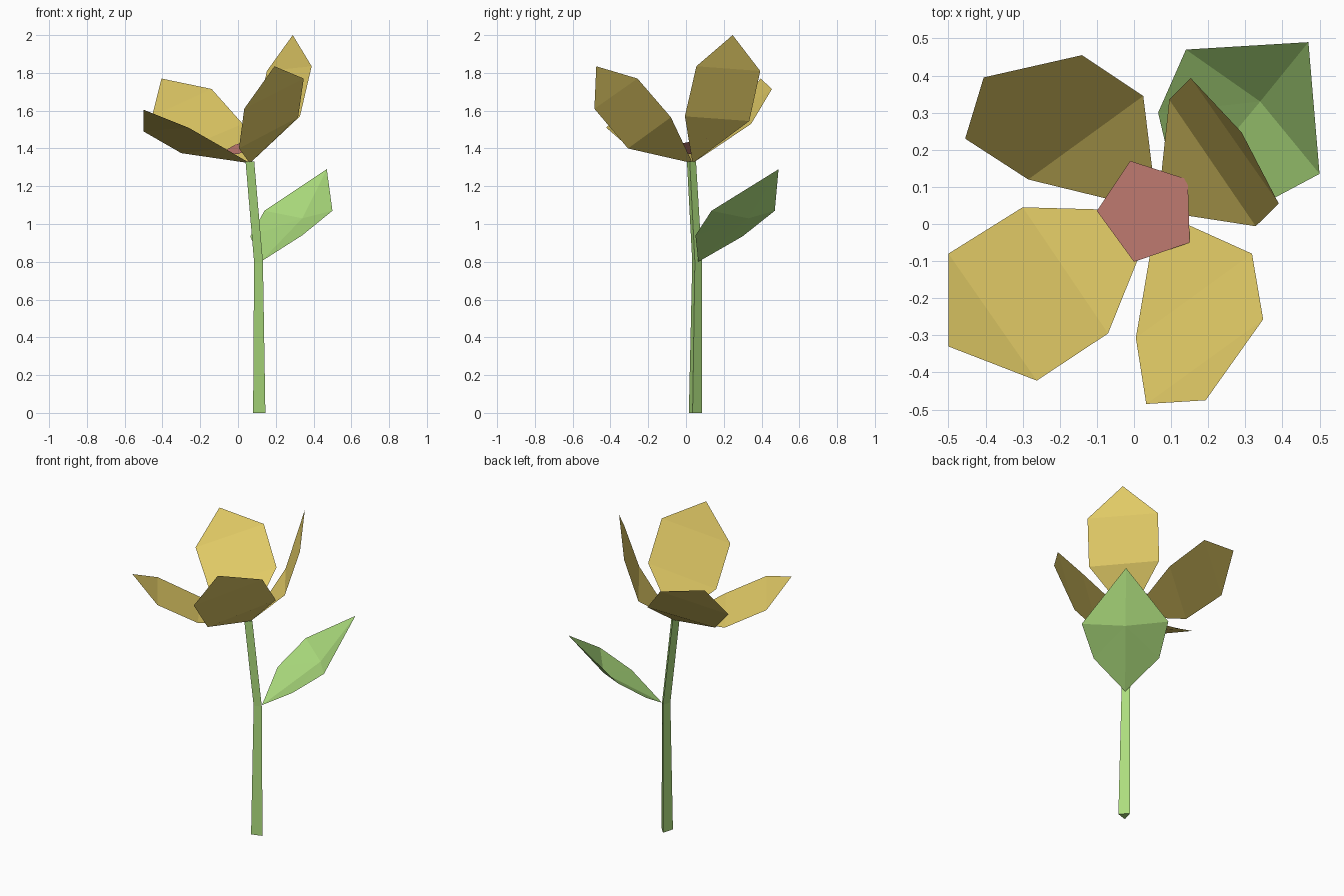
import bpy
from mathutils import Vector


def material(name, rgb):
    m = bpy.data.materials.new(name)
    lin = [((c / 255 + 0.055) / 1.055) ** 2.4 for c in rgb]
    m.diffuse_color = (*lin, 1)
    return m


yellow = material("petal_yellow", (226, 203, 102))
green = material("leaf_green", (172, 220, 125))
pink = material("centre_pink", (206, 132, 121))


def build(name, verts, faces, mat, face_up=False):
    if face_up:  # make thin sheets show their upper side as the front
        a, b, c = (Vector(verts[i]) for i in faces[0][:3])
        if (b - a).cross(c - a).z < 0:
            faces = [f[::-1] for f in faces]
    me = bpy.data.meshes.new(name)
    me.from_pydata(verts, [], faces)
    me.materials.append(mat)
    ob = bpy.data.objects.new(name, me)
    bpy.context.collection.objects.link(ob)
    return ob


# Stem: triangular section lofted through a bend
rings = [
    [(0.08, 0.015, 0), (0.145, 0.035, 0), (0.10, 0.085, 0)],
    [(0.085, 0.033, 0.80), (0.132, 0.047, 0.80), (0.10, 0.085, 0.80)],
    [(0.04, 0.005, 1.33), (0.086, 0.02, 1.33), (0.055, 0.053, 1.33)],
]
faces = [(2, 1, 0), (6, 7, 8)]
for r in (0, 3):
    for i in range(3):
        j = (i + 1) % 3
        faces.append((r + i, r + j, r + 3 + j, r + 3 + i))
build("stem", [p for ring in rings for p in ring], faces, green)

# Leaf: outline fanned around a sunken middle point
leaf = [(0.34, 0.33, 1.03), (0.12, 0.065, 0.80), (0.34, 0.05, 0.94),
        (0.50, 0.135, 1.07), (0.47, 0.49, 1.29), (0.14, 0.47, 1.07),
        (0.065, 0.30, 0.935)]
build("leaf", leaf, [(0, i, i % 6 + 1) for i in range(1, 7)], green, True)

# Petals: creased sheets sharing one base point
base = (0.063, 0.035, 1.322)
petals = {
    "back_left_petal": [(-0.285, 0.12, 1.40), (-0.455, 0.23, 1.57), (-0.405, 0.395, 1.77),
                        (-0.14, 0.455, 1.715), (0.025, 0.345, 1.53)],
    "back_right_petal": [(0.095, 0.335, 1.545), (0.153, 0.393, 1.81), (0.29, 0.247, 2.0),
                         (0.39, 0.055, 1.835), (0.328, -0.006, 1.57)],
    "front_left_petal": [(-0.07, -0.295, 1.40), (-0.262, -0.422, 1.51), (-0.50, -0.33, 1.605),
                         (-0.50, -0.08, 1.49), (-0.30, 0.045, 1.375)],
    "front_right_petal": [(0.318, -0.08, 1.565), (0.348, -0.257, 1.77), (0.193, -0.475, 1.835),
                          (0.033, -0.485, 1.61), (0.005, -0.307, 1.40)],
}
for name, pts in petals.items():
    build(name, [base] + pts, [(0, 1, 5), (1, 2, 4, 5), (2, 3, 4)], yellow, True)

# Flower centre: tilted pentagon
outline = [(-0.10, 0.035), (0.0, -0.102), (0.15, -0.05), (0.145, 0.12), (-0.01, 0.17)]
disc = [(x, y, 1.408 + 0.27 * (x - 0.037) + 0.2 * (y - 0.035)) for x, y in outline]
build("flower_centre", disc, [tuple(range(5))], pink, True)
